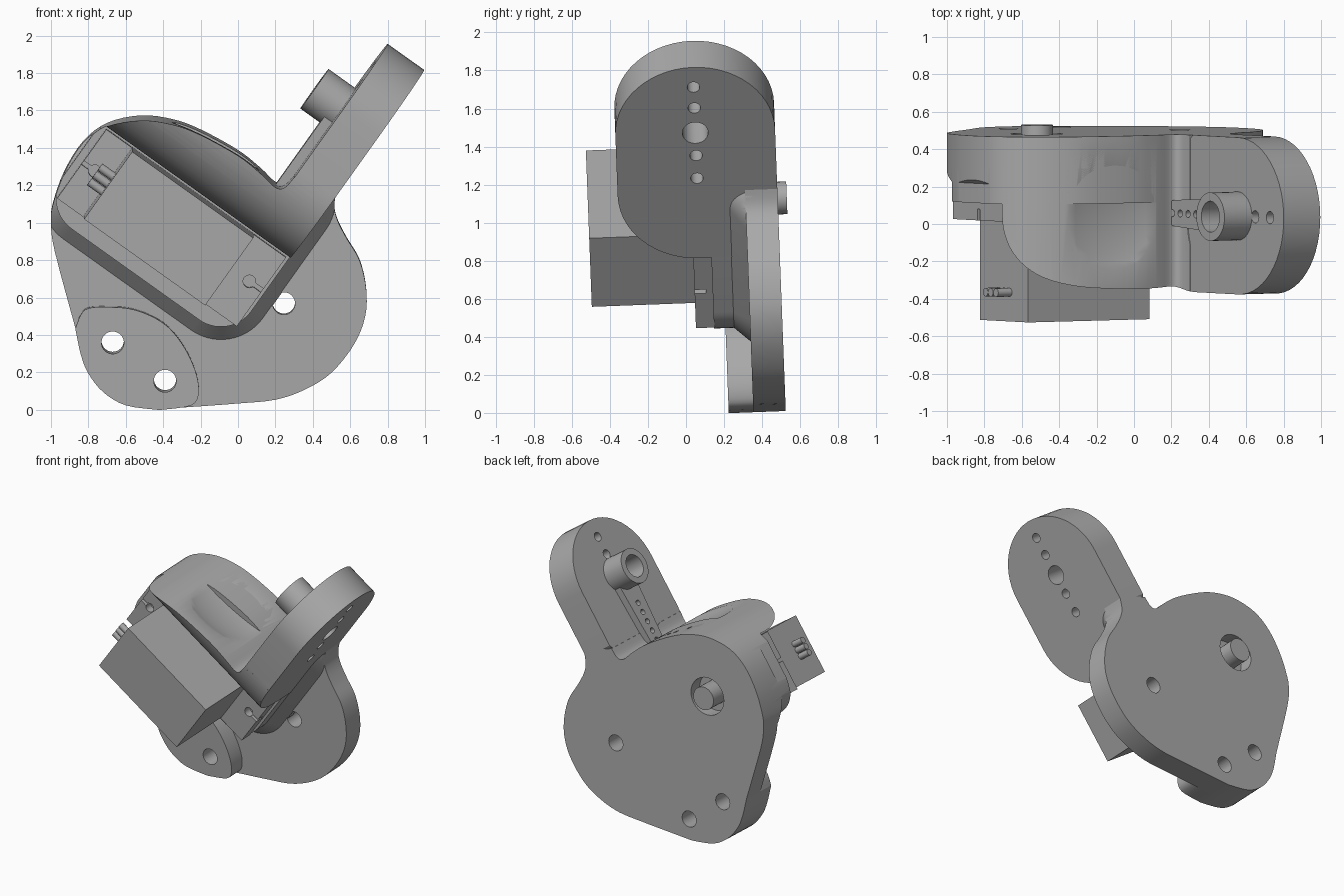
import bpy, bmesh, math
from mathutils import Matrix, Vector

cube = bpy.data.objects.get("Cube")
if cube:
    bpy.data.objects.remove(cube, do_unlink=True)

grey = bpy.data.materials.new("plain grey")
grey.use_nodes = True
grey.diffuse_color = (0.4, 0.4, 0.4, 1)
grey.node_tree.nodes["Principled BSDF"].inputs["Base Color"].default_value = (0.4, 0.4, 0.4, 1)

# Frames: the plate stands upright, the arm and motor share a slanted frame
LEAN = Matrix.Translation((0, 0, -0.015)) @ Matrix.Rotation(math.radians(2.18), 4, 'X')
SLANT = LEAN @ Matrix.Translation((0.28, 0, 0.825)) @ Matrix.Rotation(math.radians(35.5), 4, 'Y')
parts = []


def loft(name, rings, frame, part=True):
    """Closed solid through rings of equal point count."""
    bm = bmesh.new()
    loops = [[bm.verts.new(frame @ Vector(p)) for p in ring] for ring in rings]
    for a, b in zip(loops, loops[1:]):
        for i in range(len(a)):
            j = (i + 1) % len(a)
            bm.faces.new((a[i], a[j], b[j], b[i]))
    bm.faces.new(loops[0])
    bm.faces.new(loops[-1])
    bmesh.ops.recalc_face_normals(bm, faces=bm.faces)
    mesh = bpy.data.meshes.new(name)
    bm.to_mesh(mesh)
    bm.free()
    mesh.materials.append(grey)
    ob = bpy.data.objects.new(name, mesh)
    bpy.context.collection.objects.link(ob)
    if part:
        parts.append(ob)
    else:
        ob.hide_render = True
    return ob


def along_y(name, pts, a, b, frame=LEAN, part=True):
    return loft(name, [[(x, y, z) for x, z in pts] for y in (a, b)], frame, part)


def along_s(name, pts, a, b, part=True):
    return loft(name, [[(s, y, t) for y, t in pts] for s in (a, b)], SLANT, part)


def circle(u, v, r, n=32):
    return [(u + r * math.cos(2 * math.pi * i / n), v + r * math.sin(2 * math.pi * i / n)) for i in range(n)]


def arc(u, v, r, start, end, n=14):
    angles = [math.radians(start + (end - start) * i / n) for i in range(n + 1)]
    return [(u + r * math.cos(a), v + r * math.sin(a)) for a in angles]


def round_rect(u0, u1, v0, v1, r):
    return (arc(u1 - r, v1 - r, r, 0, 90) + arc(u0 + r, v1 - r, r, 90, 180)
            + arc(u0 + r, v0 + r, r, 180, 270) + arc(u1 - r, v0 + r, r, 270, 360))


def smooth_path(pts, steps=4):
    """Catmull-Rom curve through an open list of points."""
    out = []
    for i in range(len(pts) - 1):
        a, b, c, d = (Vector(pts[min(max(k, 0), len(pts) - 1)]) for k in range(i - 1, i + 3))
        for k in range(steps):
            t = k / steps
            p = 0.5 * (2 * b + (c - a) * t + (2 * a - 5 * b + 4 * c - d) * t * t
                       + (3 * b - a - 3 * c + d) * t ** 3)
            out.append(tuple(p))
    return out + [pts[-1]]


def boolean(ob, cutters, op='DIFFERENCE'):
    for cutter in cutters:
        mod = ob.modifiers.new("cut", 'BOOLEAN')
        mod.operation, mod.object, mod.solver = op, cutter, 'EXACT'
    graph = bpy.context.evaluated_depsgraph_get()
    mesh = bpy.data.meshes.new_from_object(ob.evaluated_get(graph))
    ob.modifiers.clear()
    ob.data = mesh
    for cutter in cutters:
        bpy.data.objects.remove(cutter, do_unlink=True)


# Back plate outline, counter-clockwise from the foot
right_edge = [(-0.42, 0.005), (-0.2, 0.02), (0, 0.035), (0.2, 0.055), (0.36, 0.11), (0.5, 0.2),
              (0.62, 0.35), (0.68, 0.5), (0.685, 0.65), (0.65, 0.8), (0.58, 0.92), (0.53, 1.02),
              (0.515, 1.1), (0.535, 1.2)]
top_edge = [(0.3, 1.27), (0.25, 1.215), (0.2, 1.215), (0.12, 1.29), (0, 1.385), (-0.2, 1.495), (-0.35, 1.55),
            (-0.52, 1.57), (-0.7, 1.53), (-0.83, 1.43), (-0.93, 1.27), (-0.99, 1.1), (-1, 1.0),
            (-0.98, 0.85), (-0.87, 0.44)]
foot_edge = [(-0.87, 0.44), (-0.84, 0.3), (-0.8, 0.2), (-0.72, 0.1), (-0.6, 0.03), (-0.42, 0.005)]
outline = smooth_path(right_edge) + smooth_path(top_edge) + smooth_path(foot_edge)[1:-1]
FRONT, BACK = 0.355, 0.525


def clip():
    return along_y("clip", outline, -1, BACK - 0.01, part=False)


def bolt_holes():
    return [along_y("bolt_cut", circle(x, z, 0.06), -0.2, 1, part=False)
            for x, z in ((0.245, 0.57), (-0.67, 0.365), (-0.39, 0.16))]


plate = along_y("back_plate", outline, FRONT, BACK)
boolean(plate, bolt_holes() + [along_y("shaft_cut", circle(-0.825, -0.22, 0.14), 0.42, 1, SLANT, False)])

# Thickened foot pad carrying two bolt holes
pad_curve = [(-0.42, 0.005), (-0.25, 0.03), (-0.21, 0.1), (-0.23, 0.22), (-0.3, 0.36), (-0.4, 0.47),
             (-0.55, 0.54), (-0.7, 0.555), (-0.82, 0.54), (-0.87, 0.44)]
pad = along_y("foot_pad", smooth_path(pad_curve) + smooth_path(foot_edge)[1:-1], 0.225, FRONT + 0.01)
boolean(pad, bolt_holes())

# Motor housing with a flared root
flare = [(0.165, 0), (0.27, 0)] + [(0.36 - 0.09 * math.cos(a), 0.08 * (1 - math.sin(math.pi / 2 - a)))
                                   for a in (0.4, 0.8, 1.2, 1.57)] + [(0.42, 0.08)]
rings = [[(s, y, t) for s, t in round_rect(-1.24 - g, g - 0.002, -0.556 - g, 0.5, 0.2 + g)] for y, g in flare]
housing = loft("motor_housing", rings, SLANT)
boolean(housing, [clip()], 'INTERSECT')

# Shoulder joining the housing to the arm, scooped on top
MID, RAD = 0.105, 0.42
shoulder_profile = [(0.5, 0)] + [(y, t) for y, t in arc(MID, RAD, RAD, 270, 180, 24)] + [(MID - RAD, 1.2), (0.5, 1.2)]
shoulder = along_s("shoulder", shoulder_profile, -1.5, -0.01)
scoop_rings = []
for i in range(1, 24):
    a = math.pi * i / 24
    r = math.sin(a)
    scoop_rings.append([(-0.56 * math.cos(a), u * r, v * r) for u, v in
                        [(0.4 * p, 0.17 * q) for p, q in circle(0, 0, 1, 48)]])
scoop_frame = LEAN @ Matrix.Translation((-0.05, 0.09, 1.555)) @ Matrix.Rotation(math.radians(29), 4, 'Y')
boolean(shoulder, [clip()], 'INTERSECT')
boolean(shoulder, [loft("scoop_cut", scoop_rings, scoop_frame, False)])

# Arm: a thick slab with a round tip and one round lower corner
TIP = 1.233
arm_profile = (arc(MID, TIP - RAD, RAD, 0, 180, 28) + arc(MID, RAD, RAD, 180, 270)
               + [(FRONT, 0), (FRONT + 0.05, 0.22), (MID + RAD, 0.4)])
arm = along_s("arm", arm_profile, -0.24, 0)
arm_holes = [(1.105, 0.033), (0.97, 0.033), (0.81, 0.068), (0.663, 0.033), (0.516, 0.033)]
boolean(arm, [along_s("arm_cut", circle(MID, t, r), -0.5, 0.2, False) for t, r in arm_holes])

# Motor horn: tapered strip and hollow hub on the inner face of the arm
horn_profile = arc(MID, 0.3, 0.07, 180, 360) + [(MID + 0.1, 0.8), (MID - 0.1, 0.8)]
horn = along_s("horn_strip", horn_profile, -0.292, -0.235)
boolean(horn, [along_s("pin_cut", circle(MID, 0.28 + 0.072 * i, 0.02, 16), -0.5, -0.25, False) for i in range(5)]
        + [along_s("bore_cut", circle(MID, 0.81, 0.085), -0.5, -0.1, False)])
hub = along_s("horn_hub", circle(MID, 0.81, 0.13), -0.42, -0.235)
boolean(hub, [along_s("bore_cut", circle(MID, 0.81, 0.083), -0.6, 0, False)])


# Motor: case, mounting ears, shaft and wire stubs
def box(name, s0, s1, t0, t1, y0, y1, part=True):
    return along_y(name, [(s0, t0), (s1, t0), (s1, t1), (s0, t1)], y0, y1, SLANT, part)


box("motor_case", -1.03, -0.235, -0.455, -0.012, -0.473, 0.42)
ears = box("motor_ears", -1.2, -0.02, -0.465, -0.012, 0.07, 0.17)
ear_cuts = []
for s, end in ((-1.12, -1.3), (-0.105, 0.1)):
    ear_cuts.append(along_y("ear_cut", circle(s, -0.23, 0.034, 20), 0, 0.13, SLANT, False))
    ear_cuts.append(box("slit_cut", min(s, end), max(s, end), -0.242, -0.218, 0, 0.13, False))
boolean(ears, ear_cuts)
along_y("motor_shaft", circle(-0.825, -0.22, 0.086), 0.3, 0.573, SLANT)
for i in range(3):
    along_s("wire_stub", circle(-0.317, -0.28 + 0.048 * i, 0.023, 16), -1.12, -1.0)

# Smooth the curved walls, keep the edges crisp
bpy.ops.object.select_all(action='DESELECT')
for ob in parts:
    ob.select_set(True)
bpy.context.view_layer.objects.active = plate
bpy.ops.object.shade_smooth_by_angle(angle=math.radians(30))
